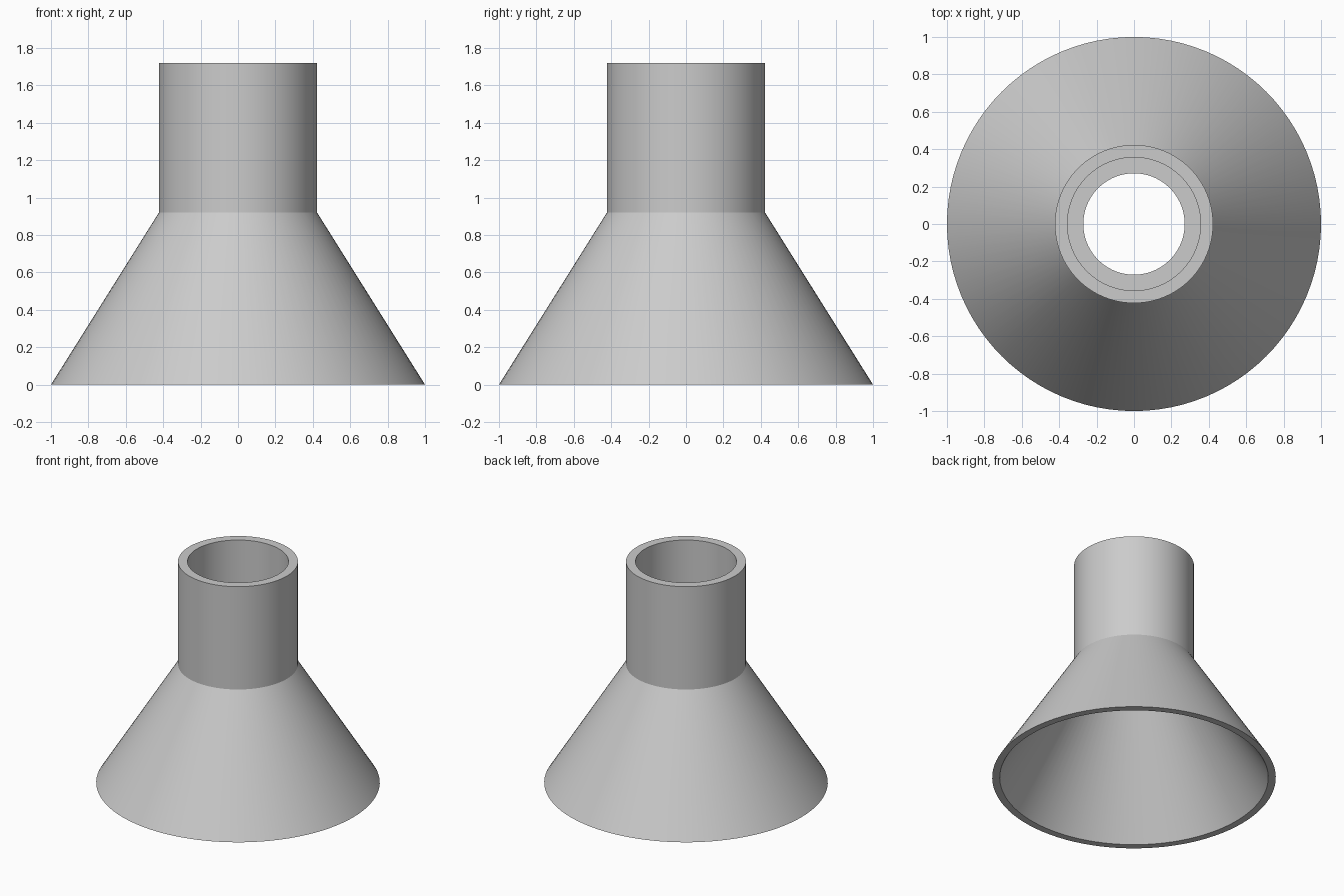
import bpy
import bmesh
import math

cube = bpy.data.objects.get("Cube")
if cube:
    bpy.data.objects.remove(cube, do_unlink=True)

SEGMENTS = 96

# Plain grey
grey = bpy.data.materials.new("grey")
grey.use_nodes = True
colour = (0.6, 0.6, 0.6, 1)
grey.diffuse_color = colour
grey.node_tree.nodes["Principled BSDF"].inputs["Base Color"].default_value = colour


def lathe(name, profile, material):
    """Turn a closed (radius, height) profile around the z axis."""
    bm = bmesh.new()
    verts = [bm.verts.new((r, 0, z)) for r, z in profile]
    edges = [bm.edges.new((v, verts[(i + 1) % len(verts)])) for i, v in enumerate(verts)]
    bmesh.ops.spin(bm, geom=verts + edges, cent=(0, 0, 0), axis=(0, 0, 1),
                   angle=math.tau, steps=SEGMENTS, use_merge=True)
    bmesh.ops.remove_doubles(bm, verts=bm.verts[:], dist=1e-4)
    bmesh.ops.recalc_face_normals(bm, faces=bm.faces[:])
    mesh = bpy.data.meshes.new(name)
    bm.to_mesh(mesh)
    bm.free()
    mesh.materials.append(material)
    obj = bpy.data.objects.new(name, mesh)
    bpy.context.collection.objects.link(obj)
    bpy.ops.object.select_all(action="DESELECT")
    obj.select_set(True)
    bpy.context.view_layer.objects.active = obj
    bpy.ops.object.shade_smooth_by_angle(angle=math.radians(20))
    return obj


# Hollow cone and tube: the inner cone runs on into the tube up to a ledge
shoulder, ledge, top = 0.92, 1.06, 1.72
lathe("funnel_body", [
    (1.0, 0), (0.423, shoulder), (0.423, top),      # outside
    (0.356, top), (0.356, ledge),                   # tube bore
    (0.271, ledge), (0.947, 0),                     # ledge and cone inside
], grey)
